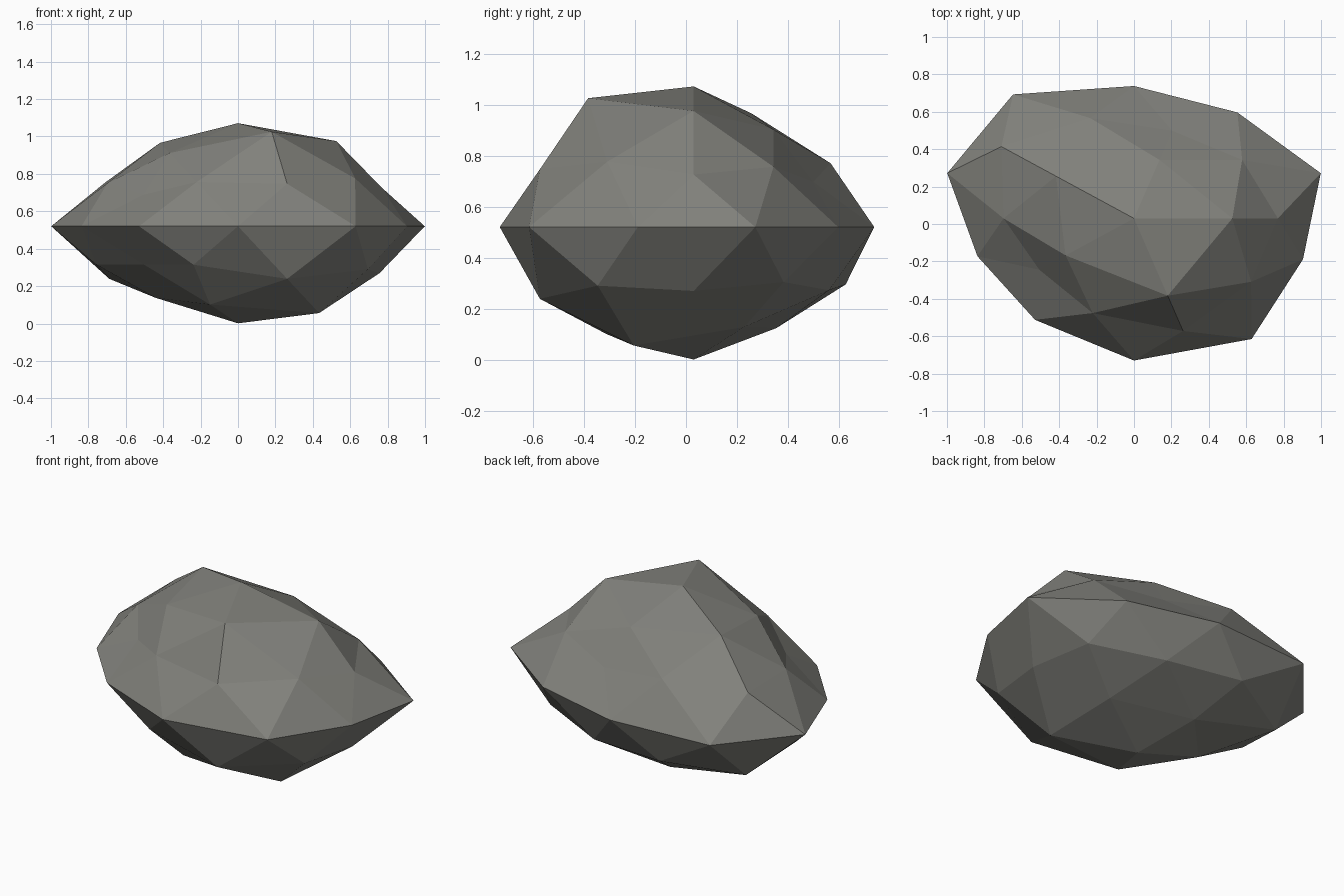
import bpy, bmesh
from math import atan2, degrees

cube = bpy.data.objects.get("Cube")
if cube:
    bpy.data.objects.remove(cube, do_unlink=True)

# Stone colour
stone = bpy.data.materials.new("warm_grey_stone")
stone.use_nodes = True
colour = (0.22, 0.22, 0.20, 1)
stone.diffuse_color = colour
shader = stone.node_tree.nodes["Principled BSDF"]
shader.inputs["Base Color"].default_value = colour
shader.inputs["Roughness"].default_value = 0.9

# Bulge of each ring of the sphere, keyed by height, going round from +x
BULGE = {
    1.0: [1.03],
    0.9: [1.0, 0.84, 0.98, 0.86, 1.11],
    0.5: [0.84, 0.89, 0.82, 0.84, 0.91],
    0.4: [0.86, 0.74, 0.98, 0.70, 0.95],
    0.0: [1.05, 0.94, 0.95, 1.10, 1.05, 0.88, 0.90, 1.02, 1.07, 0.95],
    -0.4: [0.90, 0.94, 0.85, 0.86, 0.96],
    -0.5: [0.89, 0.88, 1.0, 0.73, 1.0],
    -0.9: [0.86, 0.87, 0.84, 0.92, 1.02],
    -1.0: [0.97],
}


def bulge(co):
    ring = BULGE[round(co.z, 1) + 0.0]
    turn = (degrees(atan2(co.y, co.x)) + 1) % 360
    return ring[int(turn * len(ring) / 360)]


# Boulder: a faceted sphere pushed in and out, then flattened
bm = bmesh.new()
bmesh.ops.create_icosphere(bm, subdivisions=2, radius=1)
for v in bm.verts:
    v.co *= bulge(v.co)
    v.co.x *= 1.0
    v.co.y = v.co.y * 0.745 + 0.03
    v.co.z = v.co.z * 0.535 + 0.52
bmesh.ops.recalc_face_normals(bm, faces=bm.faces)
mesh = bpy.data.meshes.new("boulder")
bm.to_mesh(mesh)
bm.free()
mesh.materials.append(stone)
boulder = bpy.data.objects.new("boulder", mesh)
bpy.context.collection.objects.link(boulder)
